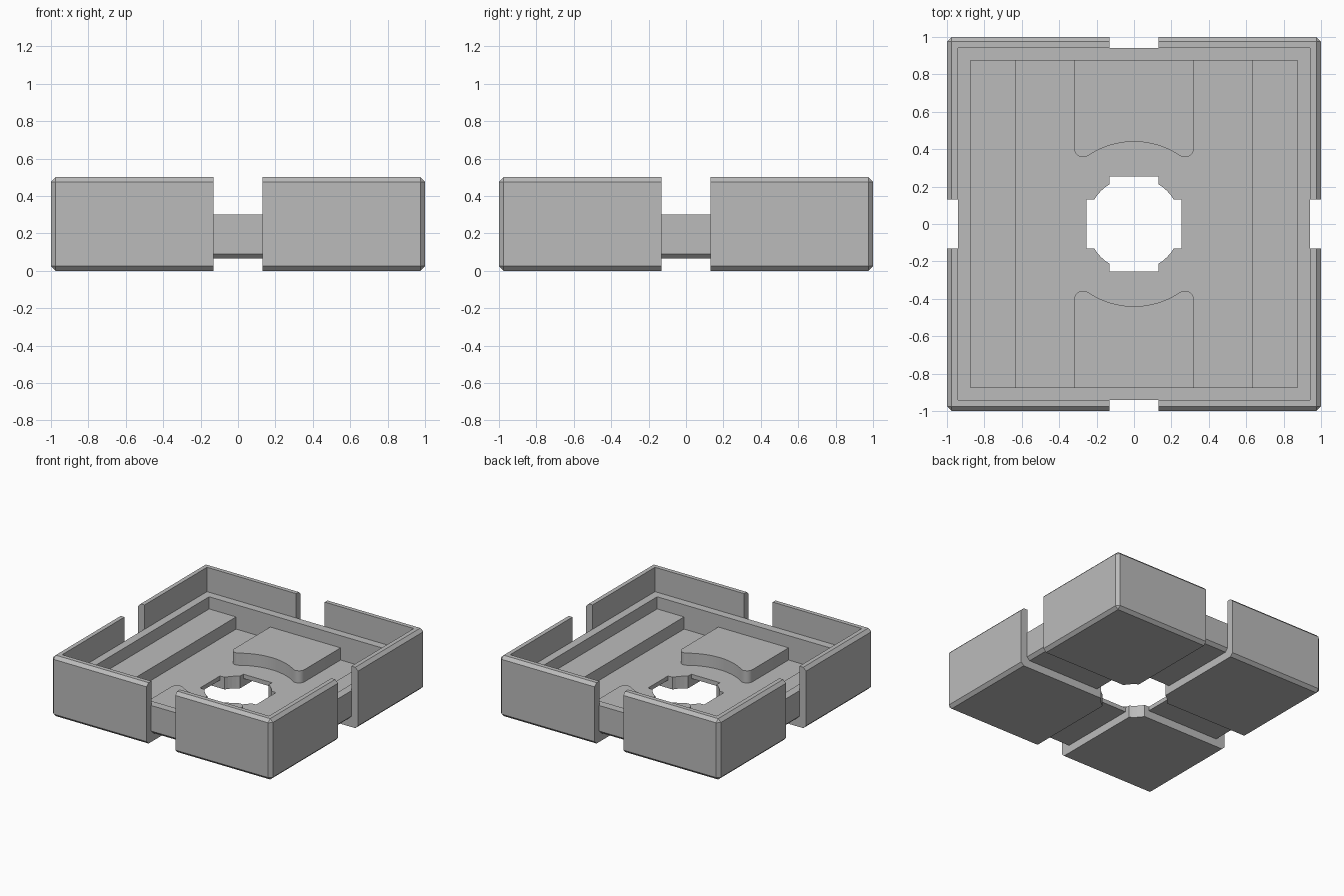
import bpy
import bmesh
from math import sin, cos, pi, radians, atan2, sqrt

cube = bpy.data.objects.get("Cube")
if cube:
    bpy.data.objects.remove(cube, do_unlink=True)

grey = bpy.data.materials.new("plain grey")
grey.use_nodes = True
grey.diffuse_color = (0.5, 0.5, 0.5, 1)
grey.node_tree.nodes["Principled BSDF"].inputs["Base Color"].default_value = (0.5, 0.5, 0.5, 1)


def prism(name, outline, z0, z1):
    """Extrude a flat outline from z0 to z1."""
    bm = bmesh.new()
    face = bm.faces.new([bm.verts.new((x, y, z0)) for x, y in outline])
    top = bmesh.ops.extrude_face_region(bm, geom=[face])["geom"]
    bmesh.ops.translate(bm, vec=(0, 0, z1 - z0),
                        verts=[v for v in top if isinstance(v, bmesh.types.BMVert)])
    bmesh.ops.recalc_face_normals(bm, faces=bm.faces)
    mesh = bpy.data.meshes.new(name)
    bm.to_mesh(mesh)
    bm.free()
    mesh.materials.append(grey)
    obj = bpy.data.objects.new(name, mesh)
    bpy.context.collection.objects.link(obj)
    return obj


def box(name, x0, x1, y0, y1, z0, z1):
    return prism(name, [(x0, y0), (x1, y0), (x1, y1), (x0, y1)], z0, z1)


def block(name, hx, hy, z0, z1):
    return box(name, -hx, hx, -hy, hy, z0, z1)


def chamfer(obj, width, pick=lambda edge: True):
    bm = bmesh.new()
    bm.from_mesh(obj.data)
    bmesh.ops.bevel(bm, geom=[e for e in bm.edges if pick(e)], offset=width,
                    segments=1, affect='EDGES')
    bm.to_mesh(obj.data)
    bm.free()


def cut(target, cutter):
    """Subtract the cutter from the target and discard it."""
    cutter.hide_render = True
    mod = target.modifiers.new("cut", 'BOOLEAN')
    mod.operation = 'DIFFERENCE'
    mod.solver = 'EXACT'
    mod.object = cutter
    bpy.context.view_layer.objects.active = target
    bpy.ops.object.modifier_apply(modifier=mod.name)
    bpy.data.objects.remove(cutter, do_unlink=True)


def arc(cx, cy, r, a0, a1, n):
    return [(cx + r * cos(a0 + (a1 - a0) * i / n), cy + r * sin(a0 + (a1 - a0) * i / n))
            for i in range(n + 1)]


FLOOR, RAISED, LEDGE = 0.10, 0.20, 0.30
SLOT, CORE, PIT = 0.13, 0.942, 0.875

# Tray body with chamfered outer edges and a stepped recess
body = block("tray_body", 1, 1, 0, 0.5)
chamfer(body, 0.025)
cut(body, block("upper_recess", 0.94, 0.94, LEDGE, 1))
cut(body, block("lower_recess", PIT, PIT, FLOOR, 1))

# Bands running round the tray in both directions, leaving the core intact
for hx, hy in ((SLOT, 1.2), (1.2, SLOT)):
    band = block("band_cutter", hx, hy, -0.2, 0.8)
    core = block("core", CORE, CORE, 0.065, LEDGE)
    chamfer(core, 0.025, lambda e: all(v.co.z < 0.1 for v in e.verts))
    cut(band, core)
    cut(body, band)

# Central round hole with four square notches
cut(body, prism("round_hole", arc(0, 0, 0.25, 0, 2 * pi * 47 / 48, 47), -0.2, 0.8))
for hx, hy in ((SLOT, 0.255), (0.255, SLOT)):
    cut(body, block("notch_hole", hx, hy, -0.2, 0.8))

# Raised side steps
for side, name in ((-1, "right_step"), (1, "left_step")):
    xs = sorted((side * 0.63, side * (PIT + 0.01)))
    box(name, *xs, -PIT - 0.01, PIT + 0.01, FLOOR - 0.01, RAISED)

# Raised pads with a concave inner edge and rounded tips
HALF, BIG, TIP = 0.32, 0.44, 0.048
tip_x = HALF - TIP
tip_y = sqrt((BIG + TIP) ** 2 - tip_x ** 2)
to_hub = atan2(tip_y, tip_x)
right_half = [(HALF, PIT + 0.01)] + arc(tip_x, tip_y, TIP, 0, to_hub - pi, 10)
right_half += arc(0, 0, BIG, to_hub, pi / 2, 10)[1:]
outline = right_half + [(-x, y) for x, y in reversed(right_half[:-1])]
for side, name in ((1, "back_pad"), (-1, "front_pad")):
    pad = prism(name, [(x, side * y) for x, y in outline], FLOOR - 0.01, RAISED)
    bpy.ops.object.select_all(action='DESELECT')
    pad.select_set(True)
    bpy.context.view_layer.objects.active = pad
    bpy.ops.object.shade_smooth_by_angle(angle=radians(30))
